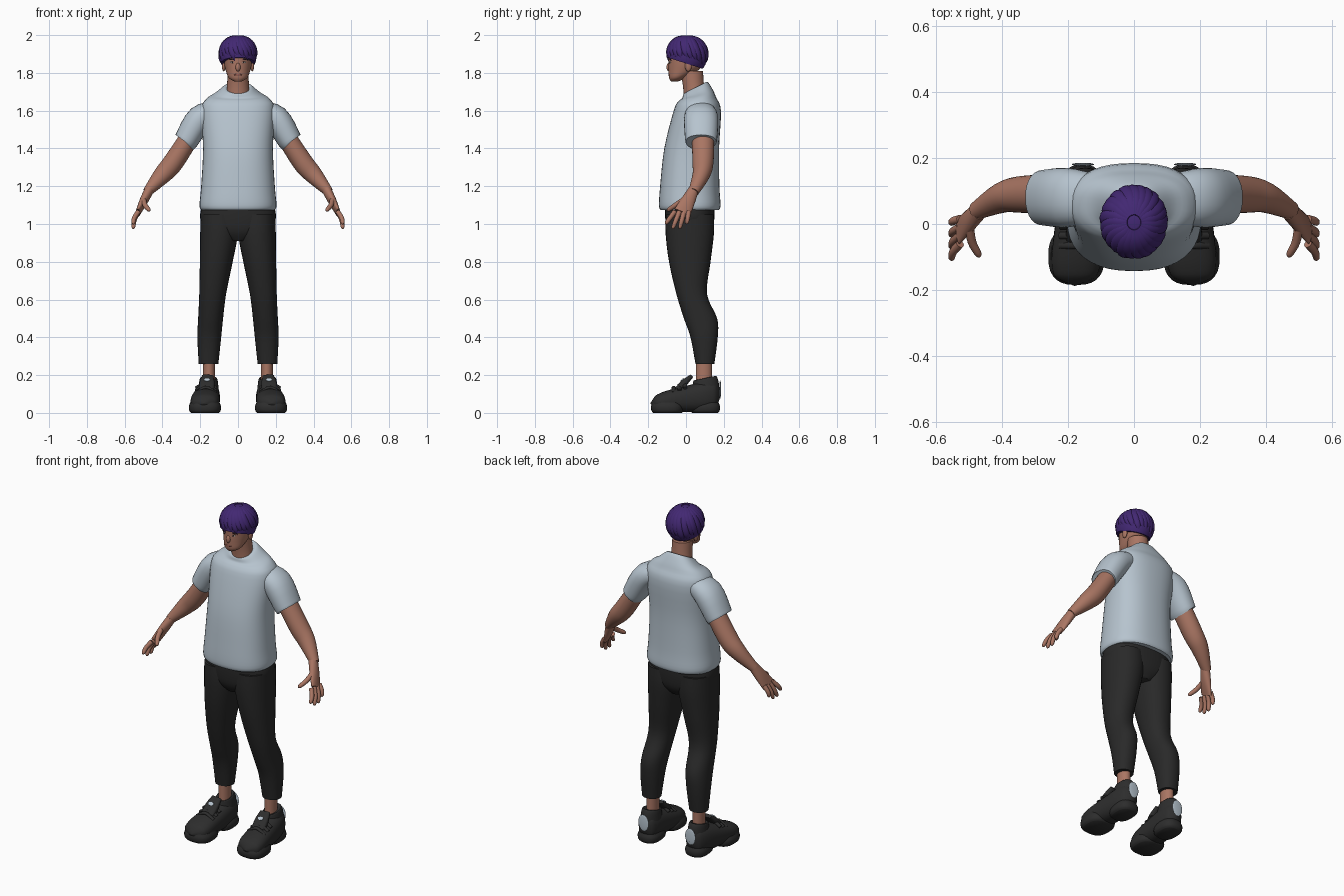
import bpy, bmesh, math, random
from mathutils import Vector

old_cube = bpy.data.objects.get("Cube")
if old_cube:
    bpy.data.objects.remove(old_cube)
for selected in bpy.context.selected_objects:
    selected.select_set(False)
random.seed(4)
X, Y, Z = Vector((1, 0, 0)), Vector((0, 1, 0)), Vector((0, 0, 1))
FLAT, UPRIGHT = (X, Y), (X, Z)


def material(name, *rgb):
    mat = bpy.data.materials.new(name)
    mat.use_nodes = True
    mat.diffuse_color = (*rgb, 1)
    shader = mat.node_tree.nodes["Principled BSDF"]
    shader.inputs["Base Color"].default_value = (*rgb, 1)
    shader.inputs["Roughness"].default_value = .7
    return mat


SKIN = material("skin", .4, .18, .125)
CLOTH = material("pale blue grey cloth", .47, .55, .62)
TROUSERS = material("black trousers", .022, .022, .022)
SHOE = material("black shoe", .026, .026, .026)
HAIR = material("purple hair", .055, .021, .17)
WHITE = material("eye white", .7, .7, .65)
DARK = material("dark brown", .03, .015, .015)
LIPS = material("lips", .3, .1, .08)


def finish(name, mat, bm):
    bmesh.ops.recalc_face_normals(bm, faces=bm.faces)
    mesh = bpy.data.meshes.new(name)
    bm.to_mesh(mesh)
    bm.free()
    mesh.materials.append(mat)
    obj = bpy.data.objects.new(name, mesh)
    bpy.context.collection.objects.link(obj)
    obj.select_set(True)
    bpy.context.view_layer.objects.active = obj


def ball(name, mat, centre, radii, side=1, cut=None):
    """Ellipsoid, optionally trimmed below a plane given as point and normal."""
    bm = bmesh.new()
    bmesh.ops.create_uvsphere(bm, u_segments=32, v_segments=20, radius=1)
    bmesh.ops.scale(bm, vec=radii, verts=bm.verts)
    bmesh.ops.translate(bm, vec=(centre[0] * side, centre[1], centre[2]), verts=bm.verts)
    if cut:
        geometry = bm.verts[:] + bm.edges[:] + bm.faces[:]
        bmesh.ops.bisect_plane(bm, geom=geometry, plane_co=cut[0], plane_no=cut[1], clear_inner=True)
        bmesh.ops.holes_fill(bm, edges=[edge for edge in bm.edges if edge.is_boundary])
    finish(name, mat, bm)


def spline(before, start, end, after, t):
    """Catmull-Rom blend of two neighbouring sections."""
    return [b + t * (c - a + t * (2 * a - 5 * b + 4 * c - d + t * (3 * (b - c) + d - a))) / 2
            for a, b, c, d in zip(before, start, end, after)] if t else list(start)


def loft(name, mat, sections, axes=None, ref=X, power=2, side=1, sides=28, steps=4):
    """Skin a row of sections: x, y, z, half width, half depth and optional tilt."""
    rows = [(*row, 0)[:6] for row in sections]
    padded = [rows[0], *rows, rows[-1]]
    rows = [spline(*padded[i:i + 4], k / steps)
            for i in range(len(rows) - 1) for k in range(steps)] + [rows[-1]]
    centres = [Vector((row[0] * side, row[1], row[2])) for row in rows]
    bm = bmesh.new()
    rings = []
    for i, row in enumerate(rows):
        if axes:
            u, v = axes
        else:
            along = (centres[min(i + 1, len(rows) - 1)] - centres[max(i - 1, 0)]).normalized()
            u = (ref - along * along.dot(ref)).normalized()
            v = along.cross(u)
        ring = []
        for k in range(sides):
            angle = math.tau * k / sides
            across, deep = [max(size, .001) * math.copysign(abs(wave) ** (2 / power), wave)
                            for size, wave in zip(row[3:5], (math.cos(angle), math.sin(angle)))]
            ring.append(bm.verts.new(centres[i] + u * across + v * deep + Z * row[5] * deep))
        rings.append(ring)
    for lower, upper in zip(rings, rings[1:]):
        for k in range(sides):
            bm.faces.new((lower[k - 1], lower[k], upper[k], upper[k - 1]))
    bm.faces.new(rings[0])
    bm.faces.new(rings[-1])
    finish(name, mat, bm)


def finger(name, root, tip, radius, side):
    """Tapered, slightly bent digit."""
    bend = root.lerp(tip, .5) + X * radius / 2
    points = zip((root, bend, root.lerp(tip, .9), tip), (1, .95, .75, .2))
    loft(name, SKIN, [(*point, radius * scale, radius * scale) for point, scale in points],
         side=side, sides=12)


# Shirt body with a sloping neckline
loft("shirt_body", CLOTH, [
    (0, .02, 1.075, .195, .155), (0, .02, 1.1, .204, .163), (0, .02, 1.2, .195, .157),
    (0, .03, 1.4, .185, .145), (0, .06, 1.6, .195, .125), (0, .06, 1.66, .17, .1, .1),
    (0, .06, 1.69, .12, .08, .3), (0, .05, 1.72, .075, .064, .5), (0, .05, 1.72, .06, .05, .5)],
    FLAT, power=2.4, sides=40)

# Trouser seat
loft("trouser_seat", TROUSERS, [
    (0, .02, .91, .05, .09), (0, .02, .96, .16, .12), (0, .02, 1.03, .2, .13),
    (0, .02, 1.1, .19, .13)], FLAT, power=2.4, sides=36)

# Neck and face
loft("neck", SKIN, [(0, .05, 1.65, .066, .06), (0, .04, 1.73, .058, .056),
                    (0, .03, 1.81, .056, .06)], FLAT)
loft("head", SKIN, [
    (0, -.06, 1.755, .02, .02), (0, -.045, 1.775, .05, .045), (0, -.01, 1.82, .067, .083),
    (0, 0, 1.86, .074, .093), (0, 0, 1.92, .077, .095)], FLAT, sides=32)
ball("nose", SKIN, (0, -.091, 1.83), (.013, .012, .022))
ball("mouth", LIPS, (0, -.089, 1.79), (.02, .004, .005))

# Hair cap trimmed on a slope, with locks swept down from the crown
crown, hair_size = Vector((0, .005, 1.89)), Vector((.098, .108, .107))
ball("hair_cap", HAIR, crown, hair_size, cut=((0, 0, 1.85), (0, .32, 1)))
lock_count = 24
for i in range(lock_count):
    turn = math.tau * (i + random.uniform(-.2, .2)) / lock_count
    drop = 1.95 + .25 * math.sin(turn) + random.uniform(-.15, .15)
    path = []
    for k in range(6):
        t = k / 5
        polar, heading = .2 + (drop - .2) * t, turn + .3 * t * t
        around = Vector((math.cos(heading), math.sin(heading), 0)) * math.sin(polar)
        point = crown + hair_size * .97 * (around + Z * math.cos(polar))
        fullness = math.sin(math.pi * (.15 + .85 * t)) ** .6
        path.append((*point, .023 * fullness, .012 * fullness))
    loft(f"hair_lock_{i + 1}", HAIR, path, ref=Z.cross(around).normalized(), sides=10)

for label, side in (("left", 1), ("right", -1)):
    # Eye, brow and ear
    ball(f"{label}_eye", WHITE, (.03, -.084, 1.856), (.012, .004, .005), side)
    ball(f"{label}_iris", DARK, (.03, -.086, 1.856), (.005, .004, .005), side)
    ball(f"{label}_brow", DARK, (.032, -.084, 1.87), (.017, .004, .003), side)
    ball(f"{label}_ear", SKIN, (.075, .012, 1.838), (.01, .018, .03), side)

    # Sleeve, arm and palm
    loft(f"{label}_sleeve", CLOTH, [
        (.11, .08, 1.6, .05, .07), (.2, .08, 1.56, .07, .09), (.27, .08, 1.45, .065, .085),
        (.28, .08, 1.435, .06, .08)], power=2.2, side=side)
    loft(f"{label}_arm", SKIN, [
        (.23, .09, 1.5, .05, .06), (.34, .09, 1.33, .054, .056), (.4, .08, 1.26, .048, .046),
        (.48, .04, 1.17, .025, .028)], side=side)
    loft(f"{label}_palm", SKIN, [
        (.47, .04, 1.18, .025, .028), (.5, .01, 1.12, .022, .038), (.53, -.02, 1.06, .012, .045)],
        side=side)

    # Spread fingers and thumb
    for k, digit in enumerate(("index", "middle", "ring", "little")):
        curl = .025 if digit in ("index", "little") else 0
        root = Vector((.528, -.06 + .025 * k, 1.065))
        finger(f"{label}_{digit}_finger", root, Vector((.557, -.108 + .037 * k, .975 + curl)), .013, side)
    finger(f"{label}_thumb", Vector((.5, -.01, 1.13)), Vector((.47, -.1, 1.07)), .014, side)

    # Trouser leg and bare ankle
    loft(f"{label}_trouser_leg", TROUSERS, [
        (.1, .02, 1.05, .098, .128), (.1, .02, .95, .1, .128), (.115, .02, .8, .087, .11),
        (.134, .03, .63, .071, .081), (.145, .077, .5, .066, .088), (.152, .096, .4, .063, .072),
        (.156, .1, .26, .052, .05)], FLAT, power=2.2, side=side)
    loft(f"{label}_ankle", SKIN, [(.153, .095, z, .032, .043) for z in (.12, .3)], FLAT, side=side)

    # Shoe upper: tall narrow heel running to a low wide toe
    upper = []
    for k in range(17):
        t = k / 16
        rounding = (1 - abs(2 * t - 1) ** 5) ** .5
        half_height = .092 - .045 * t
        upper.append((.155 + .025 * t, .185 - .373 * t, half_height + .004,
                      (.06 + .024 * t) * rounding, half_height * rounding))
    loft(f"{label}_shoe_upper", SHOE, upper, UPRIGHT, power=2.4, side=side, steps=2)

    # Shoe collar, tongue and instep straps
    loft(f"{label}_shoe_collar", SHOE, [
        (.156, .104, .1, .056, .076), (.156, .104, .16, .05, .068, .1),
        (.156, .1, .183, .045, .06, .2), (.156, .1, .18, .036, .05, .2)], FLAT, side=side)
    loft(f"{label}_shoe_tongue", SHOE, [
        (.167, -.045, .12, .04, .018), (.164, -.01, .158, .04, .018), (.16, .03, .195, .03, .01)],
        power=3, side=side)
    for k in range(3):
        strap = Vector((.17, -.065 + .03 * k, .135 + .012 * k))
        ends = [strap + X * reach - Z * abs(reach) / 2 for reach in (-.055, 0, .055)]
        loft(f"{label}_shoe_strap_{k + 1}", SHOE, [(*end, .011, .008) for end in ends],
             ref=Y, side=side, sides=10)

    # Split sole
    for part, x, y, width, depth in (("toe", .175, -.098, .085, .087), ("heel", .157, .1, .065, .08)):
        loft(f"{label}_{part}_sole", SHOE,
             [(x, y, z, width - inset, depth - inset)
              for z, inset in ((0, .012), (.012, .002), (.035, 0), (.056, .008))],
             FLAT, power=2.6, side=side)

    # Pale badges on the heel and tongue
    ball(f"{label}_heel_badge", CLOTH, (.155, .181, .125), (.034, .005, .048), side)
    badge, outward = Vector((.164, -.006, .162)), Vector((0, -.73, .68))
    loft(f"{label}_tongue_badge", CLOTH, [(*(badge + outward * lift), .016, .011)
                                          for lift in (.014, .022)], side=side, steps=1)

bpy.ops.object.shade_smooth_by_angle(angle=math.radians(50))
